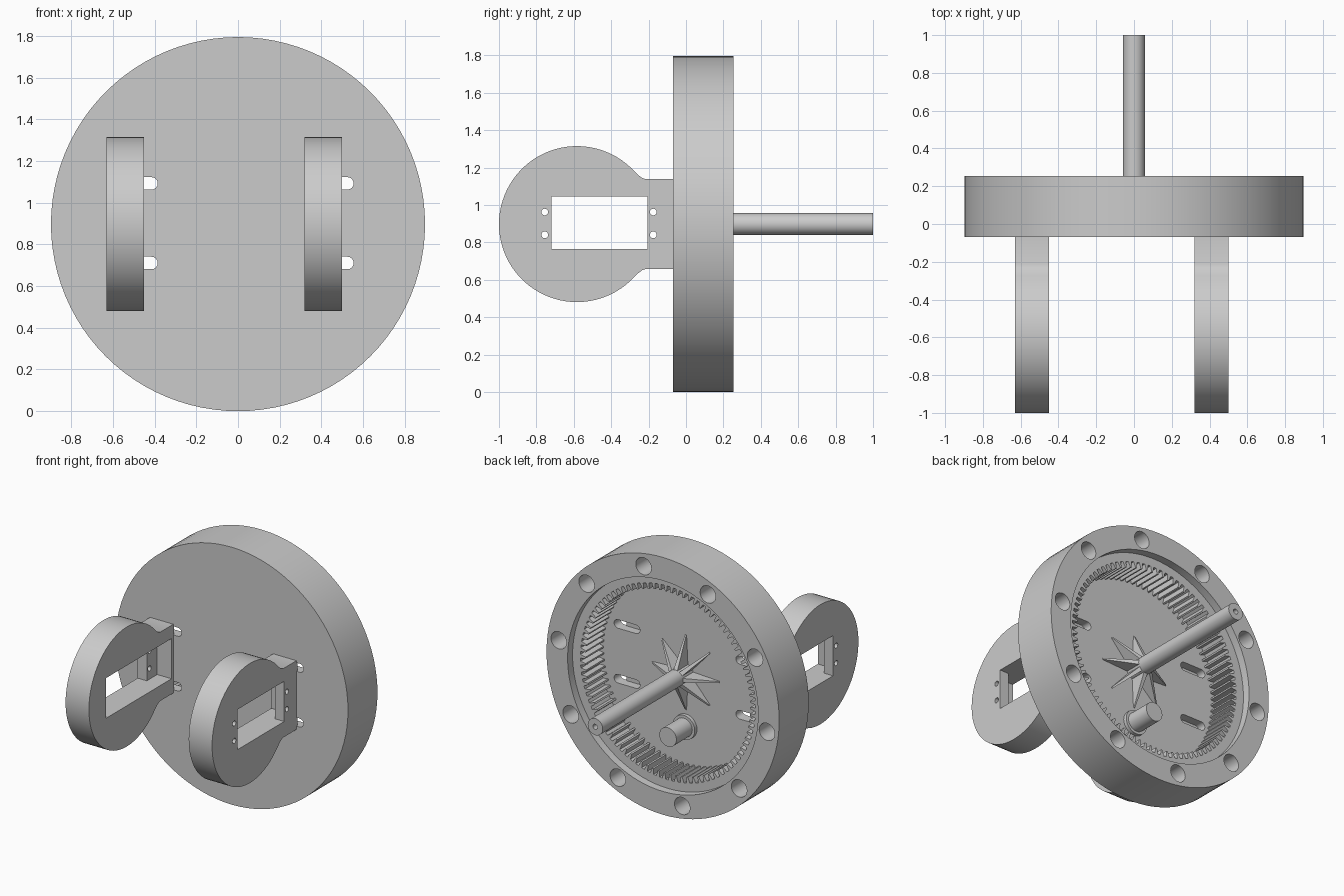
import bpy, bmesh
from math import sin, cos, pi, radians
from mathutils import Matrix, Vector

cube = bpy.data.objects.get("Cube")
if cube:
    bpy.data.objects.remove(cube, do_unlink=True)

CZ = 0.8975            # height of the wheel axis
BACK, STEP, FLOOR, FRONT = 0.255, 0.2, 0.0, -0.07

grey = bpy.data.materials.new("plain_grey")
grey.use_nodes = True
grey.diffuse_color = (0.6, 0.6, 0.6, 1)
grey.node_tree.nodes["Principled BSDF"].inputs["Base Color"].default_value = (0.6, 0.6, 0.6, 1)


def circle(r, n=32, u=0.0, v=0.0):
    return [(u + r * cos(2 * pi * i / n), v + r * sin(2 * pi * i / n)) for i in range(n)]


def rect(u0, u1, v0, v1):
    return [(u0, v0), (u1, v0), (u1, v1), (u0, v1)]


def prism(name, pts, a, b, axis="y"):
    """Extrude a 2D outline from a to b along x or y."""
    place = (lambda u, v, t: (u, t, v)) if axis == "y" else (lambda u, v, t: (t, u, v))
    bm = bmesh.new()
    face = bm.faces.new([bm.verts.new(place(u, v, a)) for u, v in pts])
    res = bmesh.ops.extrude_face_region(bm, geom=[face])
    verts = [g for g in res["geom"] if isinstance(g, bmesh.types.BMVert)]
    bmesh.ops.translate(bm, verts=verts, vec=Vector(place(0, 0, b - a)))
    bmesh.ops.recalc_face_normals(bm, faces=bm.faces)
    mesh = bpy.data.meshes.new(name)
    bm.to_mesh(mesh)
    bm.free()
    mesh.materials.append(grey)
    obj = bpy.data.objects.new(name, mesh)
    bpy.context.collection.objects.link(obj)
    return obj


def cut(obj, cutters):
    """Subtract the cutters, bake the result and remove the cutters."""
    for c in cutters:
        c.hide_render = True
        mod = obj.modifiers.new("cut", "BOOLEAN")
        mod.operation, mod.solver, mod.object = "DIFFERENCE", "EXACT", c
    bpy.context.view_layer.update()
    deps = bpy.context.evaluated_depsgraph_get()
    baked = bpy.data.meshes.new_from_object(obj.evaluated_get(deps))
    obj.modifiers.clear()
    obj.data = baked
    for c in cutters:
        bpy.data.objects.remove(c, do_unlink=True)


def smooth(obj):
    bpy.ops.object.select_all(action="DESELECT")
    obj.select_set(True)
    bpy.context.view_layer.objects.active = obj
    bpy.ops.object.shade_smooth_by_angle(angle=radians(25))


# Wheel housing: solid drum, recessed rim, internal gear, bolt holes, slots
housing = prism("gear_housing", circle(0.8975, 96, 0, CZ), FRONT, BACK)
teeth, root, tip = 90, 0.675, 0.635
gear = []
for i in range(teeth):
    for frac, r in ((0.0, tip), (0.25, tip), (0.4, root), (0.85, root)):
        ang = 2 * pi * (i + frac) / teeth
        gear.append((r * cos(ang), CZ + r * sin(ang)))
cutters = [prism("rim_cutter", circle(0.735, 96, 0, CZ), STEP, 0.4),
           prism("gear_cutter", gear, FLOOR, 0.39)]
for i in range(10):
    ang = radians(7.4 + 36 * i)
    hole = circle(0.06, 24, 0.81 * cos(ang), CZ + 0.81 * sin(ang))
    cutters.append(prism("bolt_cutter", hole, 0.06, 0.4))
for right_end in (0.555, -0.385):
    for z in (1.093, 0.711):
        r, half = 0.03, 0.07
        slot = []
        for k in range(18):
            ang = -pi / 2 + pi * (k if k < 9 else k - 1) / 8
            off = half if k < 9 else -half
            slot.append((right_end - r - half + off + r * cos(ang), z + r * sin(ang)))
        cutters.append(prism("slot_cutter", slot, -0.2, 0.1))
cut(housing, cutters)
smooth(housing)

# Central shaft with a small pilot hole in its end
shaft = prism("shaft", circle(0.058, 32, 0, CZ), FLOOR - 0.02, 1.0)
cut(shaft, [prism("pilot_cutter", circle(0.018, 16, 0, CZ), 0.85, 1.1)])
smooth(shaft)

# Radiating gussets at the foot of the shaft
for i in range(8):
    gusset = prism("shaft_gusset_%d" % (i + 1),
                   [(0.03, FLOOR - 0.01), (0.26, FLOOR - 0.01), (0.26, FLOOR + 0.005), (0.03, 0.13)],
                   -0.016, 0.016, "x")
    # outline lies in the radial plane: turn it so that the radius points outwards
    gusset.data.transform(Matrix(((0, 1, 0, 0), (0, 0, 1, 0), (1, 0, 0, 0), (0, 0, 0, 1))))
    gusset.data.transform(Matrix.Translation((0, 0, CZ)) @ Matrix.Rotation(i * pi / 4, 4, "Y"))
    bm = bmesh.new()
    bm.from_mesh(gusset.data)
    for v in bm.verts:       # narrow the outer end to a point-like edge
        radial = Vector((cos(i * pi / 4), 0, -sin(i * pi / 4)))
        rel = v.co - Vector((0, v.co.y, CZ))
        if rel.dot(radial) > 0.2:
            v.co -= (rel - radial * rel.dot(radial)) * 0.7
    bmesh.ops.recalc_face_normals(bm, faces=bm.faces)
    bm.to_mesh(gusset.data)
    bm.free()

# Offset idler peg with a low collar
smooth(prism("idler_peg", circle(0.066, 32, 0, CZ - 0.377), FLOOR - 0.02, STEP))
smooth(prism("idler_collar", circle(0.085, 32, 0, CZ - 0.377), FLOOR - 0.02, 0.025))

# Round mounting plates on the front, each with a window and an inward pocket
CY, R = -0.583, 0.417
outline = [(FRONT + 0.01, CZ + 0.24), (-0.215, CZ + 0.24), (-0.235, CZ + 0.247), (-0.255, CZ + 0.262)]
start = radians(42)
for k in range(65):
    ang = start + (2 * pi - 2 * start) * k / 64
    outline.append((CY + R * cos(ang), CZ + R * sin(ang)))
outline += [(u, 2 * CZ - v) for u, v in reversed(outline[:4])]
for name, x0, x1, p0, p1 in (("left_mount", 0.32, 0.5, 0.3, 0.43),
                             ("right_mount", -0.63, -0.45, -0.56, -0.43)):
    plate = prism(name, outline, x0, x1, "x")
    cutters = [prism("window_cutter", rect(-0.72, -0.205, 0.765, 1.045), x0 - 0.1, x1 + 0.1, "x"),
               prism("pocket_cutter", rect(-0.81, -0.09, 0.765, 1.045), p0, p1, "x")]
    for y in (-0.755, -0.175):
        for z in (0.84, 0.962):
            cutters.append(prism("screw_cutter", circle(0.018, 16, y, z), x0 - 0.1, x1 + 0.1, "x"))
    cut(plate, cutters)
    smooth(plate)
